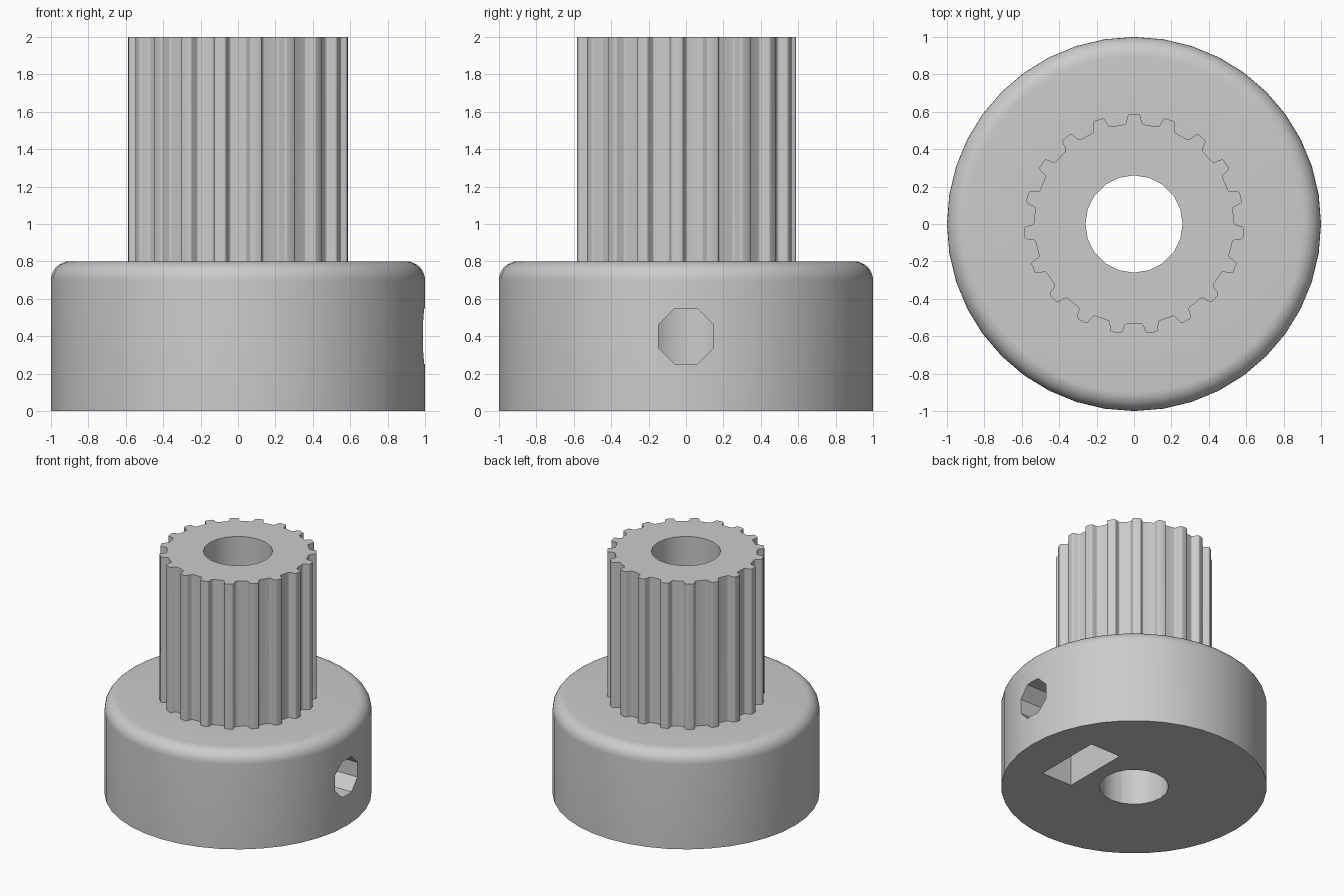
import bpy, bmesh
from math import sin, cos, pi, sqrt, radians
from mathutils import Vector, Matrix

old = bpy.data.objects.get("Cube")
if old:
    bpy.data.objects.remove(old, do_unlink=True)

metal = bpy.data.materials.new("plain_grey")
metal.use_nodes = True
GREY = (0.6, 0.6, 0.6, 1)
metal.diffuse_color = GREY
metal.node_tree.nodes["Principled BSDF"].inputs["Base Color"].default_value = GREY


def finish(name, bm):
    bmesh.ops.recalc_face_normals(bm, faces=bm.faces)
    mesh = bpy.data.meshes.new(name)
    bm.to_mesh(mesh)
    bm.free()
    mesh.materials.append(metal)
    obj = bpy.data.objects.new(name, mesh)
    bpy.context.collection.objects.link(obj)
    return obj


def prism(name, outline, low, high, along_x=False):
    """Extrude a 2D outline along z, or a (y, z) outline along x."""
    bm = bmesh.new()
    place = (lambda a, b: (low, a, b)) if along_x else (lambda a, b: (a, b, low))
    face = bm.faces.new([bm.verts.new(place(a, b)) for a, b in outline])
    grown = bmesh.ops.extrude_face_region(bm, geom=[face])["geom"]
    shift = Vector((high - low, 0, 0)) if along_x else Vector((0, 0, high - low))
    bmesh.ops.translate(bm, vec=shift,
                        verts=[v for v in grown if isinstance(v, bmesh.types.BMVert)])
    return finish(name, bm)


def ring(radius, count, phase=0, centre=(0, 0)):
    return [(centre[0] + radius * cos(phase + 2 * pi * i / count),
             centre[1] + radius * sin(phase + 2 * pi * i / count)) for i in range(count)]


def lathe(name, profile, steps):
    bm = bmesh.new()
    verts = [bm.verts.new((r, 0, z)) for r, z in profile]
    edges = [bm.edges.new(pair) for pair in zip(verts, verts[1:])]
    bmesh.ops.spin(bm, geom=verts + edges, cent=(0, 0, 0), axis=(0, 0, 1),
                   angle=2 * pi, steps=steps, use_duplicate=False)
    bmesh.ops.remove_doubles(bm, verts=bm.verts, dist=0.0001)
    return finish(name, bm)


# Round hub with a rounded upper rim
rim = [(0.9 + 0.1 * cos(a), 0.7 + 0.1 * sin(a))
       for a in (i * pi / 16 for i in range(9))]
pulley = lathe("pulley", [(0, 0), (1, 0)] + rim + [(0, 0.8)], 40)

# Toothed shaft: one groove outline repeated around the axis
TEETH, RADIUS, HALF_GROOVE = 19, 0.589, 0.076
reach = sqrt(RADIUS ** 2 - HALF_GROOVE ** 2)
half = [(HALF_GROOVE, 0), (0.0716, 0.0006), (0.0676, 0.0023), (0.0645, 0.0049),
        (0.0623, 0.0084), (0.048, 0.0424), (0.0459, 0.0459), (0.0427, 0.0485),
        (0.0387, 0.0502), (0.0343, 0.0508)]
groove = [(-w, d) for w, d in half] + half[::-1]
outline = []
for i in range(TEETH):
    turn = Matrix.Rotation(2 * pi * i / TEETH, 2)
    outline += [tuple(turn @ Vector((w, d - reach))) for w, d in groove]
toothed_shaft = prism("toothed_shaft", outline, 0.6, 2)

# Cutters: shaft bore, set screw hole and captive nut slot
bore = prism("bore", ring(0.26, 20), -0.2, 2.2)
screw_hole = prism("screw_hole", ring(0.16, 8, pi / 8, (0, 0.4)), 0, 1.2, True)
right_side = [(0.285, -0.1), (0.285, 0.4), (0.268, 0.4), (0.268, 0.555)]
slot = right_side + [(0, 0.71)] + [(-y, z) for y, z in right_side[::-1]]
nut_slot = prism("nut_slot", slot, 0.38, 0.66, True)

# Join the shaft, then cut the openings
parts = [(toothed_shaft, 'UNION'), (bore, 'DIFFERENCE'),
         (nut_slot, 'DIFFERENCE'), (screw_hole, 'DIFFERENCE')]
for part, operation in parts:
    part.hide_render = True
    mod = pulley.modifiers.new(part.name, 'BOOLEAN')
    mod.operation, mod.solver, mod.object = operation, 'EXACT', part
bpy.context.view_layer.update()
result = bpy.data.meshes.new_from_object(
    pulley.evaluated_get(bpy.context.evaluated_depsgraph_get()))
pulley.modifiers.clear()
pulley.data = result
for part, operation in parts:
    bpy.data.objects.remove(part, do_unlink=True)

bpy.ops.object.select_all(action='DESELECT')
pulley.select_set(True)
bpy.context.view_layer.objects.active = pulley
bpy.ops.object.shade_smooth_by_angle(angle=radians(30))
